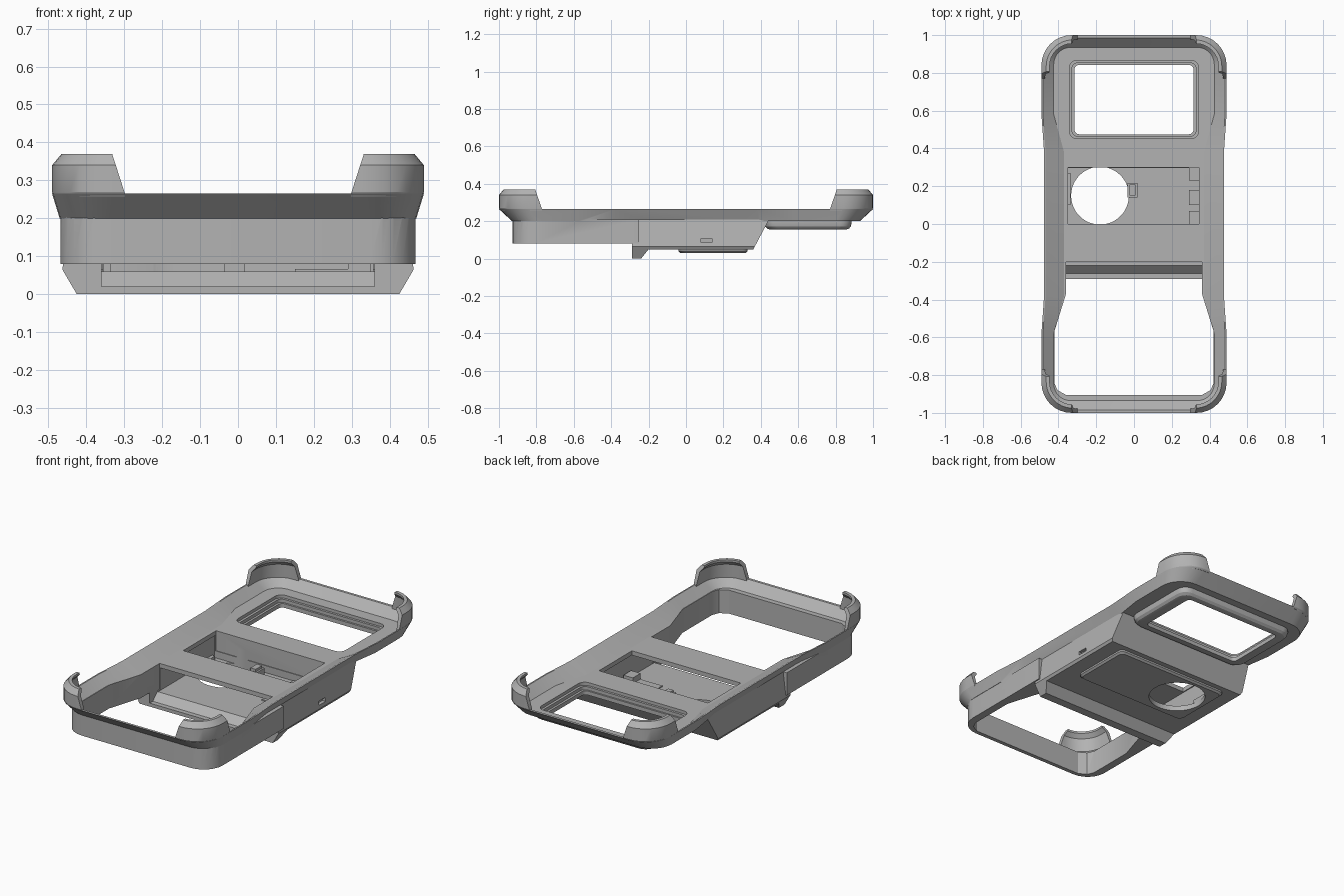
import bpy, bmesh, math

if "Cube" in bpy.data.objects:
    bpy.data.objects.remove(bpy.data.objects["Cube"])

grey = bpy.data.materials.new("matte_grey")
grey.use_nodes = True
grey.diffuse_color = (0.45, 0.45, 0.45, 1)
grey.node_tree.nodes["Principled BSDF"].inputs["Base Color"].default_value = (0.45, 0.45, 0.45, 1)


def loft(name, loops, ring=False):
    """Skin matching 3D loops; cap the ends, or close back to the first loop."""
    bm = bmesh.new()
    rows = [[bm.verts.new(p) for p in loop] for loop in loops]
    pairs = list(zip(rows, rows[1:])) + ([(rows[-1], rows[0])] if ring else [])
    for a, b in pairs:
        for i in range(len(a)):
            j = (i + 1) % len(a)
            bm.faces.new((a[i], a[j], b[j], b[i]))
    if not ring:
        bm.faces.new(rows[0])
        bm.faces.new(rows[-1])
    bmesh.ops.recalc_face_normals(bm, faces=bm.faces)
    mesh = bpy.data.meshes.new(name)
    bm.to_mesh(mesh)
    bm.free()
    mesh.materials.append(grey)
    ob = bpy.data.objects.new(name, mesh)
    bpy.context.collection.objects.link(ob)
    return ob


def prism(name, pts, lo, hi, axis="z"):
    """Extrude a 2D outline along one axis."""
    place = {"x": lambda a, b, t: (t, a, b),
             "y": lambda a, b, t: (a, t, b),
             "z": lambda a, b, t: (a, b, t)}[axis]
    return loft(name, [[place(a, b, t) for a, b in pts] for t in (lo, hi)])


def rect(x0, x1, y0, y1, r=0.0, n=5):
    if r == 0:
        return [(x0, y0), (x1, y0), (x1, y1), (x0, y1)]
    centres = [(x1 - r, y1 - r), (x0 + r, y1 - r), (x0 + r, y0 + r), (x1 - r, y0 + r)]
    return [(cx + r * math.cos((q + k / n) * math.pi / 2),
             cy + r * math.sin((q + k / n) * math.pi / 2))
            for q, (cx, cy) in enumerate(centres) for k in range(n + 1)]


def box(name, x0, x1, y0, y1, z0, z1):
    return prism(name, rect(x0, x1, y0, y1), z0, z1)


def outline(w, l, r, z, waist, n=8):
    """Rounded rectangle whose long sides change width around the middle."""
    pts = rect(-w, w, -l, l, r, n)
    half = len(pts) // 2
    left = [(-w, 0.58), (-waist, 0.38), (-waist, -0.38), (-w, -0.58)]
    right = [(-x, -y) for x, y in left]
    return [(x, y, z) for x, y in pts[:half] + left + pts[half:] + right]


def combine(target, tool, op):
    mod = target.modifiers.new(op, "BOOLEAN")
    mod.operation = op
    mod.solver = "EXACT"
    mod.object = tool
    bpy.context.view_layer.objects.active = target
    bpy.ops.object.modifier_apply(modifier=mod.name)
    bpy.data.objects.remove(tool)


def smooth(ob):
    bpy.ops.object.select_all(action="DESELECT")
    ob.select_set(True)
    bpy.context.view_layer.objects.active = ob
    bpy.ops.object.shade_smooth_by_angle(angle=math.radians(25))


# Shallow tray with flared outside and sloped inside walls
body = loft("case_body", [
    outline(0.47, 0.93, 0.13, 0.20, 0.44),
    outline(0.49, 1.0, 0.16, 0.265, 0.476),
    outline(0.482, 0.985, 0.15, 0.265, 0.468),
    outline(0.425, 0.935, 0.09, 0.215, 0.37)])

# Front skirt below the tray
skirt = prism("skirt", rect(-0.468, 0.468, -0.928, -0.1, 0.12, 6), 0.08, 0.21)
combine(skirt, box("skirt_end", -1, 1, -0.25, 0.5, 0, 1), "DIFFERENCE")
combine(body, skirt, "UNION")

# Deep middle housing: side profile trimmed by a chamfered cross-section
housing = prism("housing", [(-0.29, 0.21), (-0.29, 0), (-0.24, 0), (-0.2, 0.05),
                            (0.36, 0.05), (0.445, 0.21)], -0.6, 0.6, "x")
section = [(0.42, -0.01), (0.425, 0), (0.463, 0.065), (0.44, 0.25)]
section += [(-x, z) for x, z in reversed(section)]
combine(housing, prism("section", section, -0.5, 0.6, "y"), "INTERSECT")
combine(body, housing, "UNION")

# Base plate and rounded window surround on the underside
combine(body, loft("base_plate", [
    [(x, y, z) for x, y in rect(-w, w, -0.04 + i, 0.33 - i, 0.03)]
    for w, i, z in ((0.355, 0.01, 0.03), (0.365, 0, 0.04), (0.365, 0, 0.055))]), "UNION")
combine(body, loft("window_surround", [
    [(x, y, z) for x, y in rect(-0.385 + i, 0.385 - i, 0.42 + i, 0.885 - i, 0.06)]
    for i, z in ((0.03, 0.155), (0.014, 0.16), (0.004, 0.172), (0, 0.19), (0, 0.208))]), "UNION")

# Openings
front = [(0.36, -0.2), (0.36, -0.37), (0.422, -0.57), (0.422, -0.84),
         (0.405, -0.88), (0.36, -0.905)]
front += [(-x, y) for x, y in reversed(front)]
disc = [(-0.18 + 0.153 * math.cos(k * math.tau / 48), 0.15 + 0.153 * math.sin(k * math.tau / 48))
        for k in range(48)]
cutters = [
    prism("front_opening", front, 0.065, 0.5),
    box("cavity", -0.356, 0.356, -0.5, 0.296, 0.06, 0.19),
    box("pocket", -0.35, 0.345, 0, 0.3, 0.1, 0.5),
    prism("lip_slope", [(-0.22, 0.07), (-0.22, 0.06), (-0.262, 0.02), (-0.35, 0.02),
                        (-0.35, 0.07)], -0.36, 0.36, "x"),
    prism("lens_hole", disc, -0.1, 0.15),
    prism("window", rect(-0.315, 0.315, 0.475, 0.842, 0.025), 0.1, 0.5),
    prism("window_step", rect(-0.328, 0.328, 0.465, 0.853, 0.03), 0.178, 0.5),
    prism("window_recess", rect(-0.342, 0.342, 0.452, 0.866, 0.04), 0.197, 0.5),
    box("side_port", 0.44, 0.6, 0.08, 0.14, 0.085, 0.107),
]
for cutter in cutters:
    combine(body, cutter, "DIFFERENCE")
smooth(body)

# Four corner grips, cut from one lipped ring
grips = loft("corner_grips", [
    outline(w, l, r, z, w) for w, l, r, z in (
        (0.488, 0.994, 0.16, 0.258), (0.49, 1.0, 0.16, 0.27), (0.49, 1.0, 0.16, 0.34),
        (0.465, 0.975, 0.14, 0.37), (0.447, 0.955, 0.12, 0.37),
        (0.447, 0.955, 0.12, 0.358), (0.468, 0.975, 0.14, 0.335),
        (0.473, 0.977, 0.14, 0.257))], ring=True)
for half, axis, flare in ((0.298, "y", 0.037), (0.77, "x", 0.04)):
    gap = [(-half, 0.2), (half, 0.2), (half, 0.265), (half + flare, 0.38),
           (-half - flare, 0.38), (-half, 0.265)]
    combine(grips, prism("grip_gap", gap, -1.2, 1.2, axis), "DIFFERENCE")
smooth(grips)

# Small fittings on the pocket floor
box("latch_post", -0.035, 0.018, 0.14, 0.218, 0.055, 0.13)
box("latch_arm", -0.025, 0.008, 0.15, 0.208, 0.125, 0.145)
box("floor_step", 0.15, 0.35, 0.002, 0.29, 0.055, 0.067)
for k, (y0, y1) in enumerate(((0.0, 0.07), (0.1, 0.18), (0.23, 0.297))):
    box("side_block_%d" % (k + 1), 0.29, 0.35, y0, y1, 0.055, 0.1)
box("edge_stop", -0.354, -0.335, 0.1, 0.27, 0.055, 0.085)
